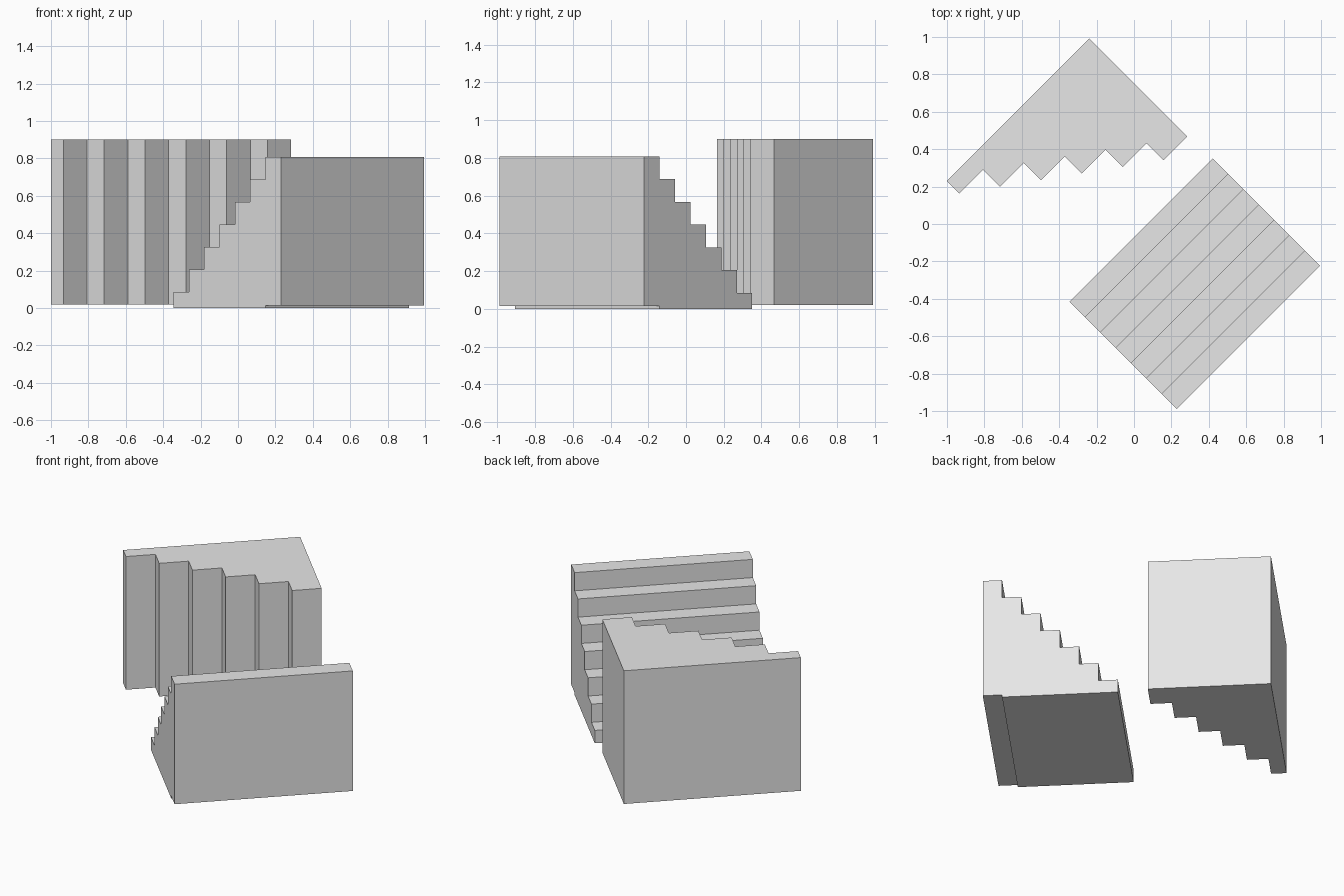
import bpy, bmesh
from mathutils import Vector

cube = bpy.data.objects.get("Cube")
if cube:
    bpy.data.objects.remove(cube, do_unlink=True)

grey = bpy.data.materials.new("plain_grey")
grey.use_nodes = True
grey.diffuse_color = (0.8, 0.8, 0.8, 1)
grey.node_tree.nodes["Principled BSDF"].inputs["Base Color"].default_value = (0.8, 0.8, 0.8, 1)


def place(a, b, z):
    """Diagonal frame: a runs toward +x+y, b toward +x-y."""
    return Vector((a + b, a - b, z))


def prism(name, outline, sweep):
    """Extrude a closed outline along a vector."""
    bm = bmesh.new()
    face = bm.faces.new([bm.verts.new(p) for p in outline])
    new = bmesh.ops.extrude_face_region(bm, geom=[face])["geom"]
    bmesh.ops.translate(bm, vec=sweep, verts=[g for g in new if isinstance(g, bmesh.types.BMVert)])
    bmesh.ops.recalc_face_normals(bm, faces=bm.faces)
    mesh = bpy.data.meshes.new(name)
    bm.to_mesh(mesh)
    bm.free()
    mesh.materials.append(grey)
    obj = bpy.data.objects.new(name, mesh)
    bpy.context.collection.objects.link(obj)
    return obj


# Upright staircase: stepped side profile swept across its width
STEPS, START, TREAD = 7, 0.035, 0.082
LEFT, WIDTH = -0.38, 0.766
profile = [(START, 0)]
for i in range(STEPS):
    height = 0.085 + i * 0.1205
    profile += [(START + i * TREAD, height), (START + (i + 1) * TREAD, height)]
# The last step's underside sits slightly above the floor
back, notch = START + STEPS * TREAD, START + (STEPS - 1) * TREAD
profile += [(back, 0.015), (notch, 0.015), (notch, 0)]
prism("upright_staircase", [place(LEFT, b, z) for b, z in profile], place(WIDTH, 0, 0))

# Staircase on its side: tall columns of growing depth behind a flat back
COLUMNS, BASE, TOP = 6, 0.02, 0.9
A0, B0, PITCH = -0.385, -0.615, 0.1268
for i in range(COLUMNS):
    a0, a1 = A0 + i * PITCH, A0 + (i + 1) * PITCH
    b1 = B0 + 0.066 + i * 0.0915
    corners = [(a0, B0), (a1, B0), (a1, b1), (a0, b1)]
    prism(f"side_staircase_column_{i + 1}", [place(a, b, BASE) for a, b in corners],
          Vector((0, 0, TOP - BASE)))
